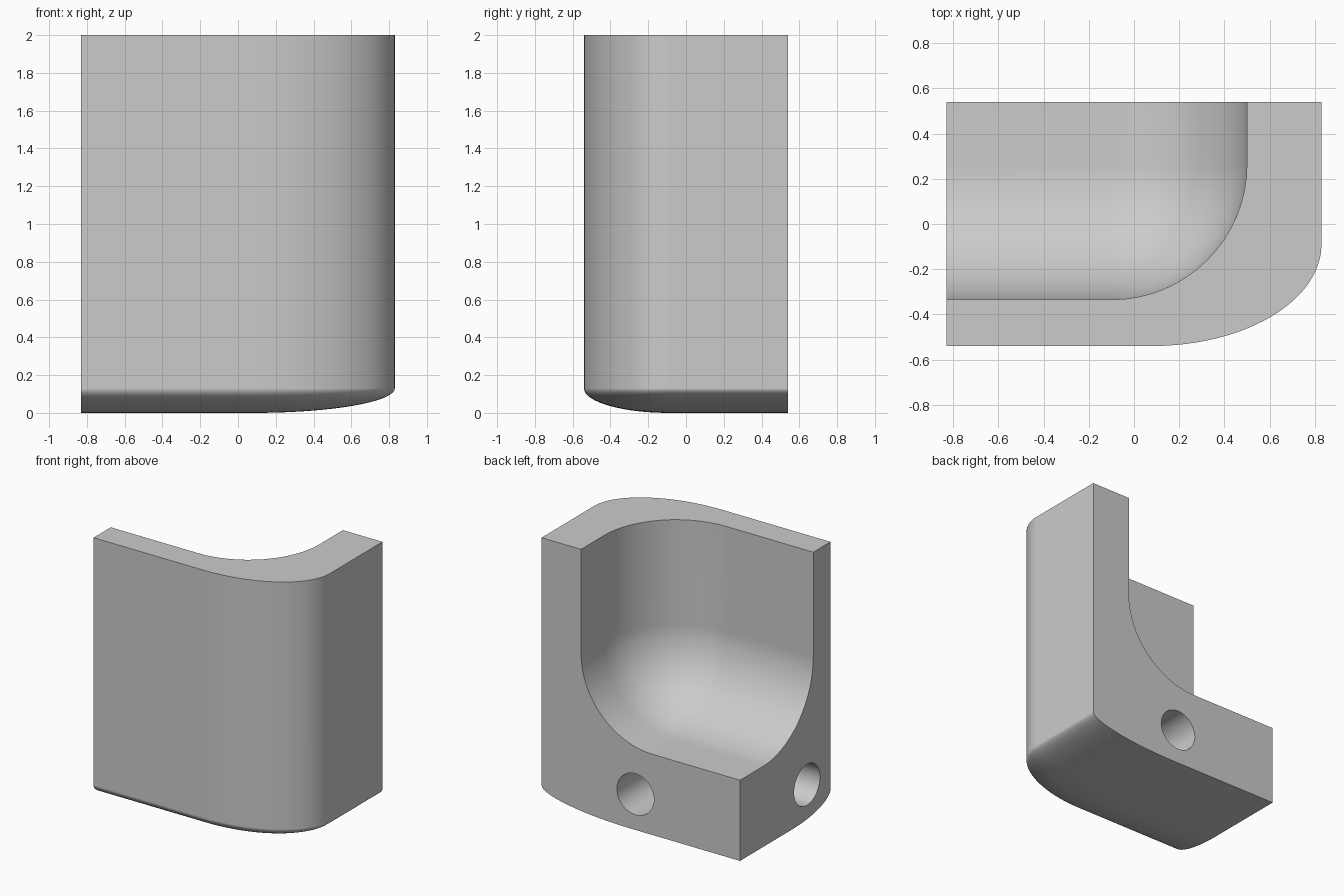
import bpy
import bmesh
from mathutils import Vector, Matrix

if "Cube" in bpy.data.objects:
    bpy.data.objects.remove(bpy.data.objects["Cube"], do_unlink=True)

GREY = (0.6, 0.6, 0.6, 1.0)
mat = bpy.data.materials.new("plain grey")
mat.use_nodes = True
mat.diffuse_color = GREY
mat.node_tree.nodes["Principled BSDF"].inputs["Base Color"].default_value = GREY


def finish(bm, name):
    mesh = bpy.data.meshes.new(name)
    bm.to_mesh(mesh)
    bm.free()
    mesh.materials.append(mat)
    obj = bpy.data.objects.new(name, mesh)
    bpy.context.collection.objects.link(obj)
    return obj


def rounded_box(name, lo, hi, radii, segments):
    """Box whose +x, -y, -z corner and its three edges are elliptically rounded."""
    lo, hi, radii = Vector(lo), Vector(hi), Vector(radii)
    size = Vector([(h - l) / r for l, h, r in zip(lo, hi, radii)])
    bm = bmesh.new()
    bmesh.ops.create_cube(bm, size=1.0)
    bmesh.ops.scale(bm, vec=size, verts=bm.verts)
    corner = max(bm.verts, key=lambda v: v.co.x - v.co.y - v.co.z)
    # Round with unit radius, then stretch to the wanted radii
    bmesh.ops.bevel(bm, geom=list(corner.link_edges), offset=1.0,
                    offset_type='OFFSET', segments=segments, profile=0.5,
                    affect='EDGES')
    bmesh.ops.scale(bm, vec=radii, verts=bm.verts)
    bmesh.ops.translate(bm, vec=(lo + hi) / 2, verts=bm.verts)
    bmesh.ops.recalc_face_normals(bm, faces=bm.faces)
    return finish(bm, name)


def drill(name, center, axis, depth):
    """Cylinder centred on the hole mouth, reaching depth into the body."""
    bm = bmesh.new()
    turn = Matrix.Rotation(1.5707963, 4, axis)
    bmesh.ops.create_cone(bm, cap_ends=True, segments=48, radius1=0.155,
                          radius2=0.155, depth=2 * depth,
                          matrix=Matrix.Translation(center) @ turn)
    return finish(bm, name)


# Outer body with soft corner
bracket = rounded_box("corner_bracket", (-0.83, -0.54, 0), (0.83, 0.54, 2),
                      (0.75, 0.45, 0.13), 24)

# Scooped cavity and the two blind dowel holes
cutters = [
    rounded_box("cavity_cutter", (-1.5, -0.335, 0.61), (0.5, 1.3, 3),
                (0.6, 0.6, 0.6), 16),
    drill("back_hole_cutter", (0.045, 0.54, 0.27), 'X', 0.5),
    drill("side_hole_cutter", (-0.83, -0.26, 0.27), 'Y', 0.5),
]

bpy.ops.object.select_all(action='DESELECT')
bracket.select_set(True)
bpy.context.view_layer.objects.active = bracket
for cutter in cutters:
    cutter.hide_render = True
    mod = bracket.modifiers.new("cut", 'BOOLEAN')
    mod.operation = 'DIFFERENCE'
    mod.solver = 'EXACT'
    mod.object = cutter
    bpy.ops.object.modifier_apply(modifier=mod.name)
    bpy.data.objects.remove(cutter, do_unlink=True)

# Smooth curves, crisp cut edges, flat planes
bpy.ops.object.shade_smooth_by_angle(angle=0.56)
weighted = bracket.modifiers.new("flat planes", 'WEIGHTED_NORMAL')
weighted.keep_sharp = True
